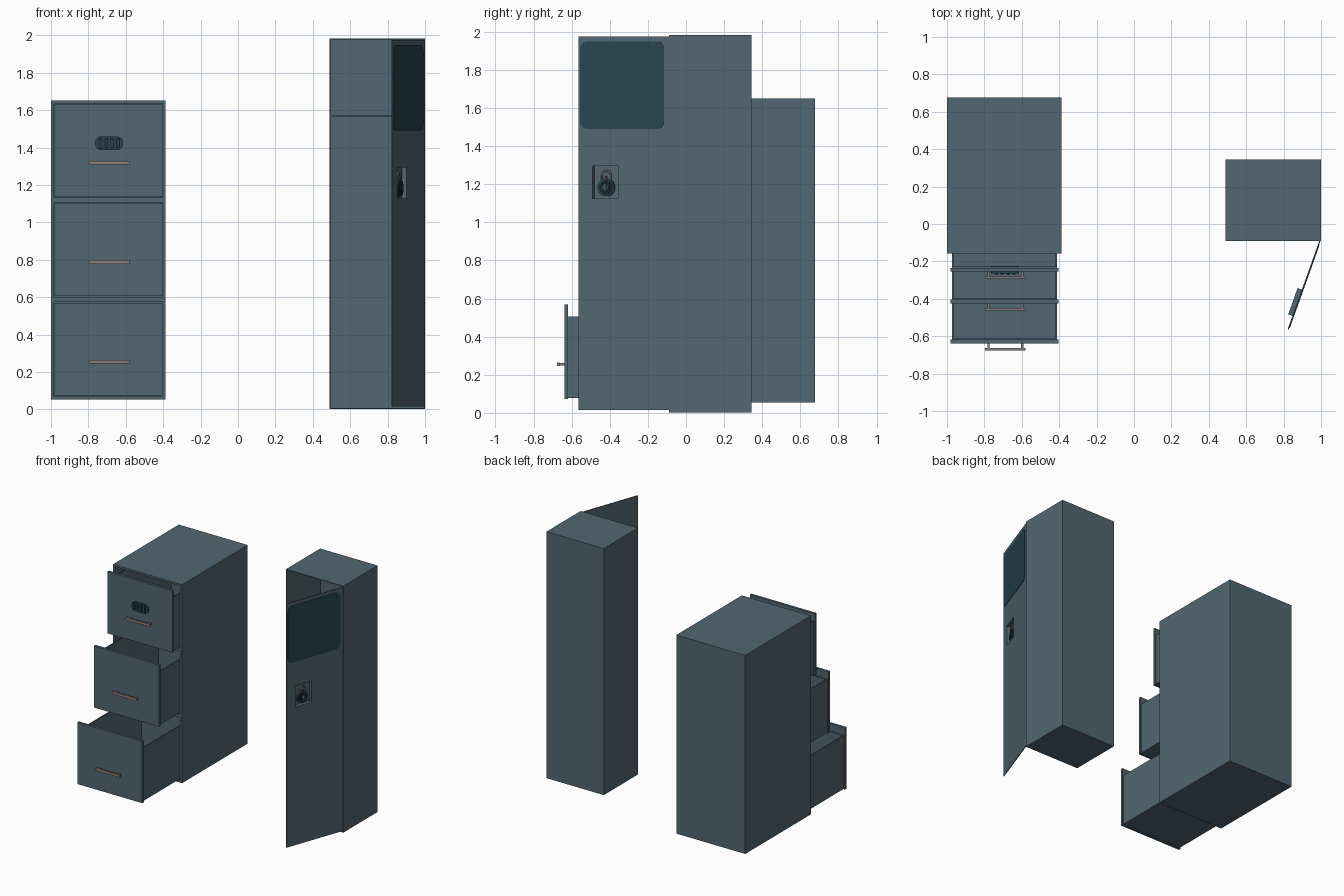
import bpy, bmesh, math
from mathutils import Matrix, Vector

if "Cube" in bpy.data.objects:
    bpy.data.objects.remove(bpy.data.objects["Cube"])


def material(name, rgb):
    m = bpy.data.materials.new(name)
    m.diffuse_color = (*rgb, 1)
    m.use_nodes = True
    m.node_tree.nodes["Principled BSDF"].inputs["Base Color"].default_value = m.diffuse_color
    return m


STEEL = material("blue grey steel", (0.083, 0.135, 0.168))
TEAL = material("dark teal", (0.021, 0.060, 0.085))
BLACK = material("near black", (0.008, 0.016, 0.022))
METAL = material("warm grey metal", (0.25, 0.22, 0.20))
RED = material("dull red", (0.30, 0.06, 0.05))

# Door frame: local x runs from the hinge, local y points outward
DOOR = Matrix.Translation((0.997, -0.09, 0)) @ Matrix.Rotation(math.atan2(-0.941, -0.337), 4, 'Z')


def finish(name, bm, mat, matrix=None):
    bmesh.ops.recalc_face_normals(bm, faces=bm.faces)
    me = bpy.data.meshes.new(name)
    bm.to_mesh(me)
    bm.free()
    me.materials.append(mat)
    ob = bpy.data.objects.new(name, me)
    bpy.context.collection.objects.link(ob)
    if matrix:
        ob.matrix_world = matrix
    return ob


def boxes(name, mat, bounds, matrix=None):
    """One object from boxes given as (x0, x1, y0, y1, z0, z1)."""
    bm = bmesh.new()
    for x0, x1, y0, y1, z0, z1 in bounds:
        m = Matrix.Translation(((x0 + x1) / 2, (y0 + y1) / 2, (z0 + z1) / 2))
        bmesh.ops.create_cube(bm, size=1, matrix=m @ Matrix.Diagonal((x1 - x0, y1 - y0, z1 - z0, 1)))
    return finish(name, bm, mat, matrix)


def open_box(x0, x1, y0, y1, z0, z1, t, opening):
    """Wall boxes of a tray, without the wall on the open side."""
    walls = {"left": (x0, x0 + t, y0, y1, z0, z1), "right": (x1 - t, x1, y0, y1, z0, z1),
             "front": (x0 + t, x1 - t, y0, y0 + t, z0, z1), "back": (x0 + t, x1 - t, y1 - t, y1, z0, z1),
             "bottom": (x0 + t, x1 - t, y0, y1, z0, z0 + t), "top": (x0 + t, x1 - t, y0, y1, z1 - t, z1)}
    return [b for k, b in walls.items() if k != opening]


def rounded_plate(name, mat, x0, x1, z0, z1, r, y0, y1, matrix=None):
    bm = bmesh.new()
    vs = []
    corners = [(x1 - r, z1 - r), (x0 + r, z1 - r), (x0 + r, z0 + r), (x1 - r, z0 + r)]
    for i, (cx, cz) in enumerate(corners):
        for k in range(7):
            a = math.radians(90 * i + 15 * k)
            vs.append(bm.verts.new((cx + r * math.cos(a), y0, cz + r * math.sin(a))))
    f = bm.faces.new(vs)
    g = bmesh.ops.extrude_face_region(bm, geom=[f])["geom"]
    bmesh.ops.translate(bm, vec=(0, y1 - y0, 0), verts=[v for v in g if isinstance(v, bmesh.types.BMVert)])
    if f.is_valid and len([e for e in f.edges if len(e.link_faces) == 1]):
        bm.faces.new([v for v in vs])
    return finish(name, bm, mat, matrix)


def disc(name, mat, x, z, r, y0, y1, matrix=None):
    bm = bmesh.new()
    bmesh.ops.create_cone(bm, cap_ends=True, segments=32, radius1=r, radius2=r, depth=y1 - y0,
                          matrix=Matrix.Translation((x, (y0 + y1) / 2, z)) @ Matrix.Rotation(math.pi / 2, 4, 'X'))
    return finish(name, bm, mat, matrix)


# Filing cabinet shell with dividers between the drawers
boxes("cabinet_shell", STEEL,
      open_box(-1.0, -0.387, -0.158, 0.676, 0.054, 1.65, 0.016, "front")
      + [(-0.984, -0.403, -0.155, 0.65, z, z + 0.025) for z in (0.575, 1.107)])

# Three drawers pulled out by different amounts, each with a pull handle
for name, y, z0 in (("bottom", -0.638, 0.072), ("middle", -0.425, 0.605), ("top", -0.254, 1.136)):
    boxes(name + "_drawer_front", STEEL, [(-0.982, -0.405, y, y + 0.02, z0, z0 + 0.496)])
    boxes(name + "_drawer_tray", STEEL,
          open_box(-0.974, -0.413, y + 0.02, min(y + 0.80, 0.655), z0 + 0.006, z0 + 0.435, 0.008, "top"))
    hz = z0 + 0.183
    boxes(name + "_drawer_handle", METAL,
          [(-0.796, -0.58, y - 0.038, y - 0.026, hz - 0.01, hz + 0.01)]
          + [(x - 0.006, x + 0.006, y - 0.027, y, hz - 0.007, hz + 0.007) for x in (-0.778, -0.598)])

# Number lock on the top drawer
rounded_plate("number_lock_body", TEAL, -0.764, -0.614, 1.386, 1.46, 0.035, -0.264, -0.225)
for i in range(4):
    x = -0.736 + i * 0.0315
    boxes(f"number_wheel_slot_{i + 1}", BLACK, [(x - 0.010, x + 0.010, -0.266, -0.26, 1.395, 1.451)])
    boxes(f"number_wheel_{i + 1}", TEAL, [(x - 0.005, x + 0.005, -0.273, -0.265, 1.402, 1.444)])

# Locker shell and hat shelf
boxes("locker_shell", STEEL,
      open_box(0.49, 1.0, -0.09, 0.344, 0.002, 1.983, 0.006, "front")
      + [(0.496, 0.994, -0.085, 0.338, 1.562, 1.572)])

# Locker door, made around the lock recess
U0, U1, Z0, Z1 = 0.282, 0.425, 1.126, 1.294
boxes("locker_door", STEEL,
      [(0, U0, -0.006, 0, 0.015, 1.975), (U1, 0.504, -0.006, 0, 0.015, 1.975),
       (U0, U1, -0.006, 0, 0.015, Z0), (U0, U1, -0.006, 0, Z1, 1.975)], DOOR)
boxes("lock_recess", STEEL, open_box(U0 - 0.003, U1 + 0.003, -0.03, -0.001, Z0 - 0.003, Z1 + 0.003, 0.003, "back"), DOOR)
rounded_plate("door_panel", TEAL, 0.026, 0.494, 1.49, 1.948, 0.04, -0.001, 0.003, DOOR)

# Dial padlock in the recess
LX, LZ = 0.354, 1.183
disc("padlock_body", TEAL, LX, LZ, 0.046, -0.026, -0.008, DOOR)
disc("padlock_dial", BLACK, LX, LZ, 0.036, -0.009, -0.004, DOOR)
disc("padlock_knob", TEAL, LX, LZ, 0.018, -0.005, 0.001, DOOR)
boxes("padlock_pointer", METAL, [(LX - 0.003, LX + 0.003, 0.0, 0.002, LZ - 0.008, LZ + 0.016)], DOOR)
boxes("padlock_mark", RED, [(LX - 0.004, LX + 0.004, -0.012, -0.006, LZ + 0.047, LZ + 0.06)], DOOR)

# Padlock shackle
cu = bpy.data.curves.new("padlock_shackle", 'CURVE')
cu.dimensions = '3D'
cu.bevel_depth = 0.005
cu.bevel_resolution = 2
pts = [(0.024, 0.03)] + [(0.024 * math.cos(math.pi * k / 8), 0.063 + 0.024 * math.sin(math.pi * k / 8))
                         for k in range(9)] + [(-0.024, 0.03)]
sp = cu.splines.new('POLY')
sp.points.add(len(pts) - 1)
for p, (x, z) in zip(sp.points, pts):
    p.co = (LX + x, -0.017, LZ + z, 1)
cu.materials.append(METAL)
shackle = bpy.data.objects.new("padlock_shackle", cu)
bpy.context.collection.objects.link(shackle)
shackle.matrix_world = DOOR
